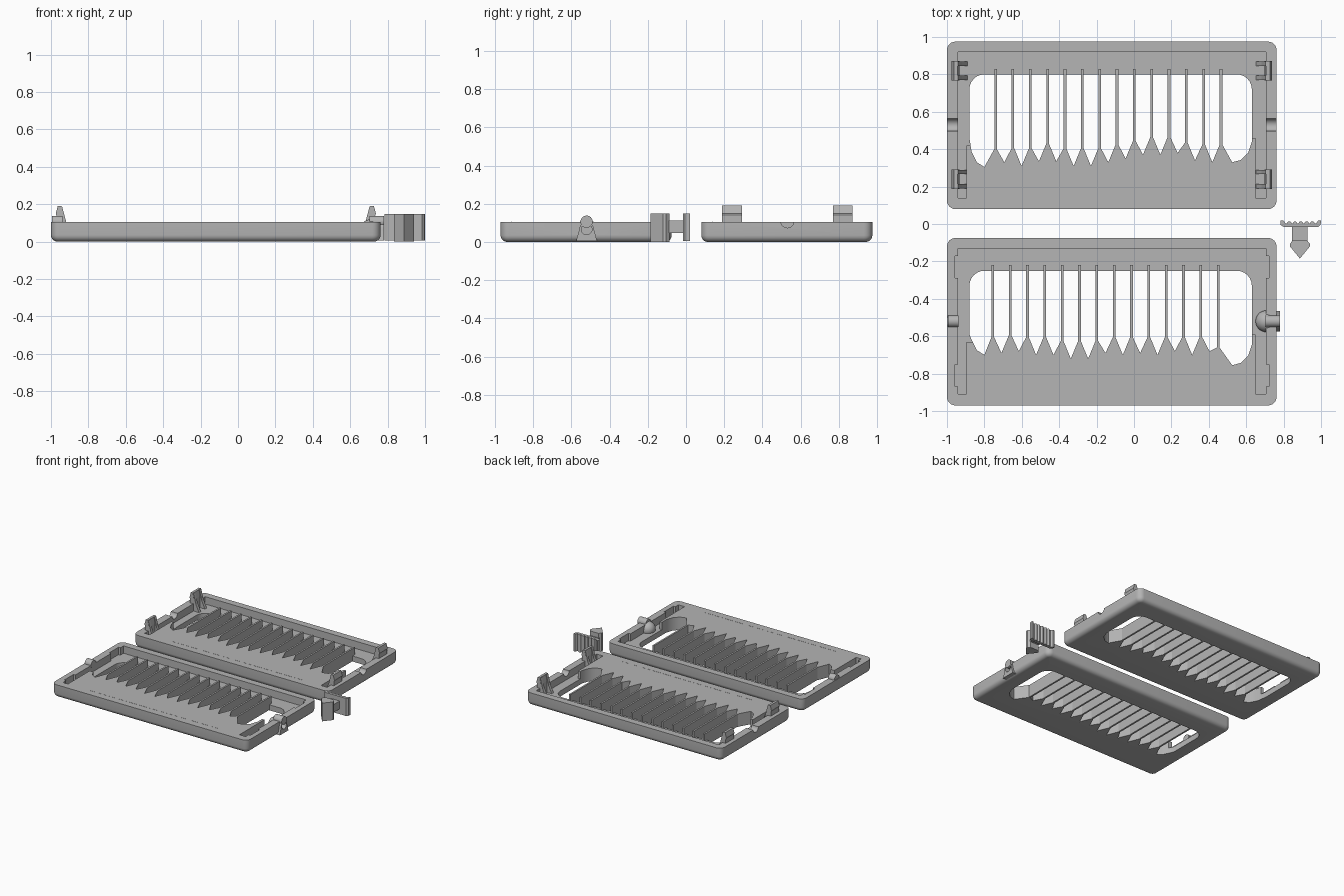
import bpy, bmesh, math
from mathutils import Matrix, Vector

cube = bpy.data.objects.get("Cube")
if cube:
    bpy.data.objects.remove(cube, do_unlink=True)

grey = bpy.data.materials.new("plain_grey")
grey.use_nodes = True
grey.diffuse_color = (0.46, 0.46, 0.46, 1)
grey.node_tree.nodes["Principled BSDF"].inputs["Base Color"].default_value = (0.46, 0.46, 0.46, 1)

TOP, FLOOR = 0.105, 0.045
STEP = 0.0927


def finish(name, bm):
    bmesh.ops.recalc_face_normals(bm, faces=bm.faces)
    mesh = bpy.data.meshes.new(name)
    bm.to_mesh(mesh)
    bm.free()
    mesh.materials.append(grey)
    ob = bpy.data.objects.new(name, mesh)
    bpy.context.collection.objects.link(ob)
    return ob


def add_prism(bm, pts, axis, lo, hi):
    """Extrude a 2D outline along an axis."""
    place = {"x": lambda u, v, w: (w, u, v),
             "y": lambda u, v, w: (u, w, v),
             "z": lambda u, v, w: (u, v, w)}[axis]
    face = bm.faces.new([bm.verts.new(place(u, v, lo)) for u, v in pts])
    ext = bmesh.ops.extrude_face_region(bm, geom=[face])
    verts = [g for g in ext["geom"] if isinstance(g, bmesh.types.BMVert)]
    bmesh.ops.translate(bm, verts=verts, vec=Vector(place(0, 0, hi - lo)))


def add_box(bm, x0, x1, y0, y1, z0, z1):
    add_prism(bm, [(x0, y0), (x1, y0), (x1, y1), (x0, y1)], "z", z0, z1)


def prism(name, pts, axis, lo, hi):
    bm = bmesh.new()
    add_prism(bm, pts, axis, lo, hi)
    return finish(name, bm)


def arc(cx, cy, r, a0, a1, n):
    return [(cx + r * math.cos(math.radians(a0 + (a1 - a0) * i / n)),
             cy + r * math.sin(math.radians(a0 + (a1 - a0) * i / n))) for i in range(n + 1)]


def disc(cx, cy, r):
    return arc(cx, cy, r, 0, 345, 23)


def activate(ob):
    bpy.ops.object.select_all(action="DESELECT")
    ob.select_set(True)
    bpy.context.view_layer.objects.active = ob


def cut(ob, cutter):
    mod = ob.modifiers.new("cut", "BOOLEAN")
    mod.operation, mod.solver, mod.object = "DIFFERENCE", "EXACT", cutter
    activate(ob)
    bpy.ops.object.modifier_apply(modifier=mod.name)
    bpy.data.objects.remove(cutter, do_unlink=True)


def smooth(ob):
    activate(ob)
    bpy.ops.object.shade_smooth_by_angle(angle=math.radians(30))


def tray_block(name, dy):
    """Block with rounded corners and a rounded lower edge."""
    bm = bmesh.new()
    add_box(bm, -1.0, 0.762, 0.08 + dy, 0.975 + dy, 0, TOP)
    upright = [e for e in bm.edges if abs(e.verts[0].co.z - e.verts[1].co.z) > 0.05]
    bmesh.ops.bevel(bm, geom=upright, offset=0.045, segments=6, profile=0.5, affect="EDGES")
    low = [e for e in bm.edges if max(v.co.z for v in e.verts) < 0.001]
    bmesh.ops.bevel(bm, geom=low, offset=0.035, segments=5, profile=0.5, affect="EDGES")
    return finish(name, bm)


def tray(prefix, dy, first_bar, start, valleys, end):
    bars = [first_bar + STEP * i for i in range(14)]
    # raised comb teeth: a V between each pair of bars
    bases = [min(a, b) + 0.095 for a, b in zip([start] + valleys, valleys + [end])]
    window = [(-0.88, 0.46), (-0.868, start + 0.08), (-0.84, start + 0.025), (-0.80, start)]
    for i, (x, base) in enumerate(zip(bars, bases)):
        window += [(x - 0.007, base), (x + 0.007, base)]
        if i < len(valleys):
            window.append((x + STEP / 2, valleys[i]))
    window += [(0.525, end), (0.57, end + 0.012), (0.61, end + 0.05), (0.63, end + 0.11)]
    window += arc(0.55, 0.72, 0.08, 0, 90, 6) + arc(-0.80, 0.72, 0.08, 90, 180, 6)
    # sunken channel round the top and both sides
    channel = [(-0.94, 0.92), (-0.94, 0.14), (-0.895, 0.14), (-0.895, 0.42), (-0.86, 0.42),
               (-0.86, 0.6), (0.61, 0.6), (0.61, 0.46), (0.65, 0.46), (0.65, 0.14),
               (0.705, 0.14), (0.705, 0.92)]
    shift = lambda pts: [(x, y + dy) for x, y in pts]
    body = tray_block(prefix + "_tray", dy)
    cut(body, prism("channel_cutter", shift(channel), "z", FLOOR, 0.3))
    cut(body, prism("window_cutter", shift(window), "z", -0.1, 0.3))
    # thin bars across the window
    bm = bmesh.new()
    for x, base in zip(bars, bases):
        add_box(bm, x - 0.007, x + 0.007, base - 0.004 + dy, 0.83 + dy, 0.003, TOP - 0.0005)
    finish(prefix + "_bars", bm)
    # fine dashed score line below the comb
    bm = bmesh.new()
    for x in bars[:-1]:
        add_box(bm, x + 0.04, x + 0.11, 0.138 + dy, 0.141 + dy, TOP - 0.002, TOP + 0.001)
    finish(prefix + "_score_line", bm)
    return body


# back tray with pivot notches
back = tray("back", 0, -0.74, 0.305,
            [0.33, 0.31, 0.335, 0.335, 0.31, 0.31, 0.33, 0.35, 0.37, 0.37, 0.38, 0.34, 0.33], 0.33)
cut(back, prism("notch_cutter", disc(0.53, 0.108, 0.034), "x", -1.1, 0.9))
smooth(back)

# snap hooks: an upright with two gussets, mirrored left and right
for side, label in ((-1, "right"), (1, "left")):
    fx = lambda pts: [(-0.1185 + side * u, z) for u, z in pts]
    for y, place in ((0.24, "front"), (0.82, "back")):
        bm = bmesh.new()
        upright = [(0.815, FLOOR), (0.85, FLOOR), (0.85, 0.135), (0.856, 0.15),
                   (0.845, 0.19), (0.825, 0.19), (0.815, 0.14)]
        add_prism(bm, fx(upright), "y", y - 0.052, y + 0.052)
        gusset = [(0.772, FLOOR), (0.82, FLOOR), (0.83, 0.188), (0.822, 0.188), (0.80, 0.105)]
        for s in (-1, 1):
            mid = y + s * 0.038
            add_prism(bm, fx(gusset), "y", mid - 0.012, mid + 0.012)
        finish(f"{place}_{label}_snap_hook", bm)

# front tray with hook pockets
DY = -1.05
front = tray("front", DY, -0.755, 0.35,
             [0.36, 0.37, 0.35, 0.35, 0.33, 0.33, 0.36, 0.35, 0.36, 0.35, 0.37, 0.35, 0.37], 0.295)
bm = bmesh.new()
for y in (0.24, 0.82):
    for x0, x1 in ((-0.957, -0.93), (0.695, 0.722)):
        add_box(bm, x0, x1, y - 0.06 + DY, y + 0.06 + DY, FLOOR, 0.3)
cut(front, finish("pocket_cutter", bm))
PY = -0.52
hole = disc(PY, 0.066, 0.028)
cut(front, prism("hole_cutter", hole, "x", 0.73, 0.9))
smooth(front)

# pivot bumps on the front tray rim
for label, x0, x1 in (("right", -0.995, -0.938), ("left", 0.704, 0.78)):
    smooth(prism(label + "_pivot_bump", disc(PY, 0.106, 0.032), "x", x0, x1))

# ball seat and flared socket on the left rim
bm = bmesh.new()
bmesh.ops.create_uvsphere(bm, u_segments=28, v_segments=16, radius=0.058,
                          matrix=Matrix.Translation((0.708, PY, 0.06)))
ball = finish("ball_seat", bm)
cut(ball, prism("hole_cutter", hole, "x", 0.73, 0.9))
smooth(ball)
flare = [(PY - 0.055, 0.006), (PY + 0.055, 0.006)] + arc(PY, 0.066, 0.038, 0, 180, 14)
socket = prism("flared_socket", flare, "x", 0.735, 0.78)
cut(socket, prism("hole_cutter", hole, "x", 0.70, 0.9))
smooth(socket)

# separate latch: ribbed thumb plate, stem and arrow tip
bm = bmesh.new()
plate = [(0.782, 0.02), (0.782, -0.004), (0.80, -0.016), (0.985, -0.016), (0.998, -0.004),
         (1.0, 0.02), (0.985, 0.02), (0.975, 0.004), (0.81, 0.004), (0.797, 0.02)]
add_prism(bm, plate, "z", 0.005, 0.148)
for i in range(5):
    x = 0.83 + i * 0.031
    add_prism(bm, arc(x, 0.002, 0.012, 0, 180, 6), "z", 0.005, 0.148)
finish("latch_thumb_plate", bm)
bm = bmesh.new()
add_box(bm, 0.845, 0.927, -0.10, -0.01, 0.048, 0.112)
finish("latch_stem", bm)
tip = [(0.85, -0.087), (0.834, -0.105), (0.834, -0.12), (0.887, -0.185),
       (0.94, -0.12), (0.94, -0.105), (0.925, -0.087)]
prism("latch_arrow_tip", tip, "z", 0, 0.148)
